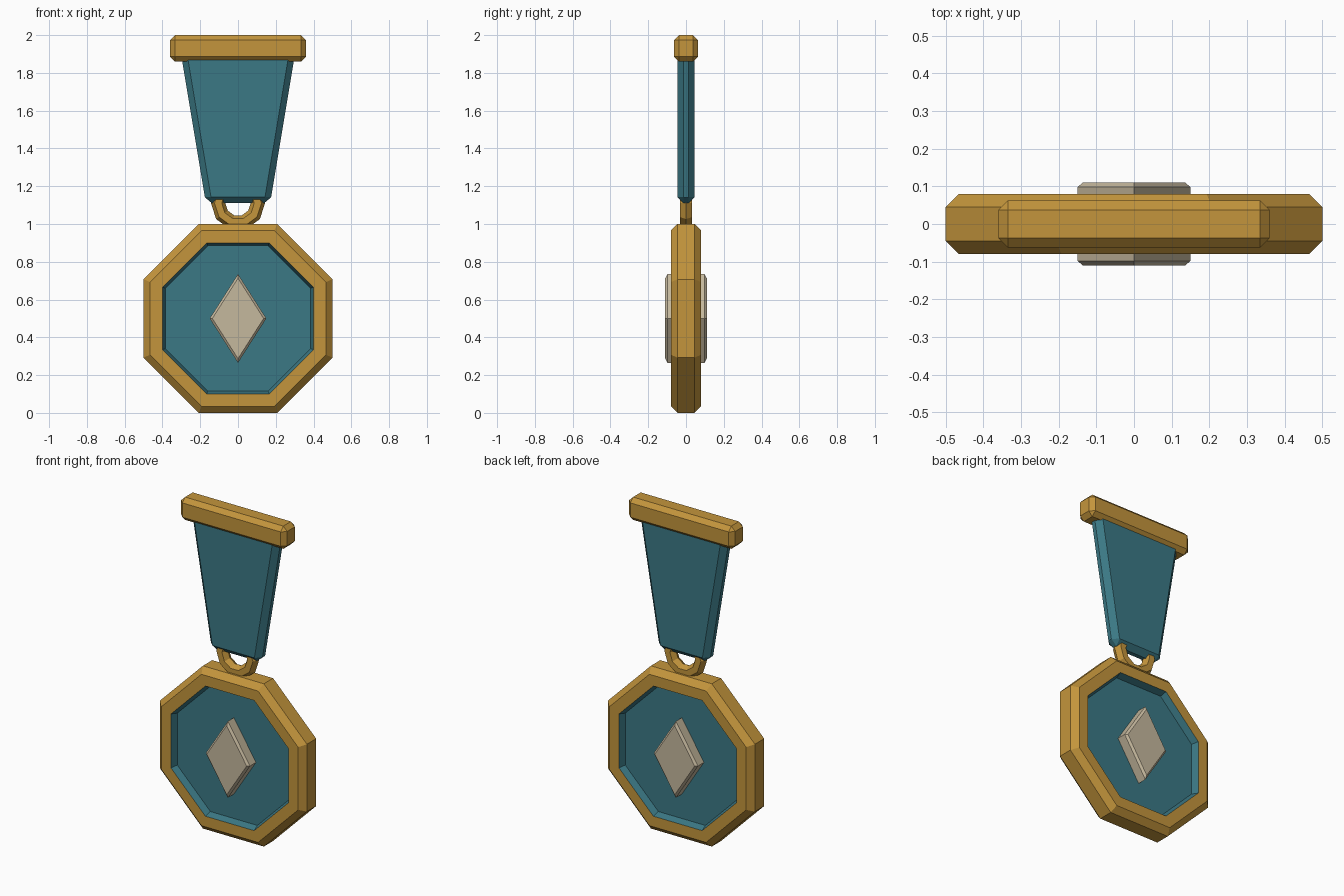
import bpy, bmesh, math

if "Cube" in bpy.data.objects:
    bpy.data.objects.remove(bpy.data.objects["Cube"])


def material(name, rgb):
    m = bpy.data.materials.new(name)
    m.diffuse_color = (*rgb, 1)
    m.use_nodes = True
    m.node_tree.nodes["Principled BSDF"].inputs["Base Color"].default_value = m.diffuse_color
    return m


gold = material("gold", (0.55, 0.30, 0.045))
teal = material("teal", (0.044, 0.19, 0.235))
silver = material("pale silver", (0.56, 0.48, 0.34))


def finish(name, bm, *mats):
    bmesh.ops.recalc_face_normals(bm, faces=bm.faces[:])
    me = bpy.data.meshes.new(name)
    bm.to_mesh(me)
    bm.free()
    for m in mats:
        me.materials.append(m)
    ob = bpy.data.objects.new(name, me)
    bpy.context.collection.objects.link(ob)
    return ob


def prism(bm, outline, half_depth):
    """Extrude an x-z outline symmetrically along y."""
    front = [bm.verts.new((x, -half_depth, z)) for x, z in outline]
    back = [bm.verts.new((x, half_depth, z)) for x, z in outline]
    bm.faces.new(front)
    bm.faces.new(back[::-1])
    n = len(outline)
    for i in range(n):
        j = (i + 1) % n
        bm.faces.new((front[j], front[i], back[i], back[j]))
    bmesh.ops.recalc_face_normals(bm, faces=bm.faces[:])


def bevelled_plate(name, outline, half_depth, width, mat, rim_only=False):
    bm = bmesh.new()
    prism(bm, outline, half_depth)
    edges = [e for e in bm.edges
             if not rim_only or e.verts[0].co.y * e.verts[1].co.y > 0]
    bmesh.ops.bevel(bm, geom=edges, offset=width, offset_type='OFFSET',
                    segments=1, profile=0.5, affect='EDGES')
    return finish(name, bm, mat)


# Octagonal medallion: bevelled gold rim, teal recess on both faces
bm = bmesh.new()
half = [(0.385, -0.04), (0.40, -0.08), (0.465, -0.08), (0.50, -0.045)]
profile = half + [(a, -y) for a, y in reversed(half)]
rings = []
for apothem, y in profile:
    r = apothem / math.cos(math.pi / 8)
    rings.append([bm.verts.new((r * math.cos((k + 0.5) * math.pi / 4), y,
                                0.5 + r * math.sin((k + 0.5) * math.pi / 4)))
                  for k in range(8)])
for i in range(len(rings) - 1):
    for k in range(8):
        j = (k + 1) % 8
        f = bm.faces.new((rings[i][k], rings[i][j], rings[i + 1][j], rings[i + 1][k]))
        f.material_index = 1 if i in (0, len(rings) - 2) else 0
for ring in (rings[0], rings[-1]):
    bm.faces.new(ring).material_index = 1
finish("medallion", bm, gold, teal)

# Diamond emblem, showing on both faces
bevelled_plate("diamond_emblem", [(0, 0.265), (0.15, 0.5), (0, 0.735), (-0.15, 0.5)],
               0.11, 0.012, silver, rim_only=True)

# Hanging ring: low-poly torus standing in the x-z plane
bm = bmesh.new()
SEG, SIDES = 10, 6
loops = []
for i in range(SEG):
    a = 2 * math.pi * i / SEG
    loop = []
    for k in range(SIDES):
        b = 2 * math.pi * k / SIDES
        r = 0.105 + 0.038 * math.cos(b)
        loop.append(bm.verts.new((r * math.cos(a), 0.038 * math.sin(b),
                                  1.11 + r * math.sin(a))))
    loops.append(loop)
for i in range(SEG):
    p, q = loops[i], loops[(i + 1) % SEG]
    for k in range(SIDES):
        j = (k + 1) % SIDES
        bm.faces.new((p[k], q[k], q[j], p[j]))
finish("hanging_ring", bm, gold)

# Tapered ribbon
bevelled_plate("ribbon", [(-0.17, 1.11), (0.17, 1.11), (0.307, 1.93), (-0.307, 1.93)],
               0.045, 0.032, teal)

# Top bar
bevelled_plate("top_bar", [(-0.36, 1.86), (0.36, 1.86), (0.36, 2.0), (-0.36, 2.0)],
               0.063, 0.026, gold)
